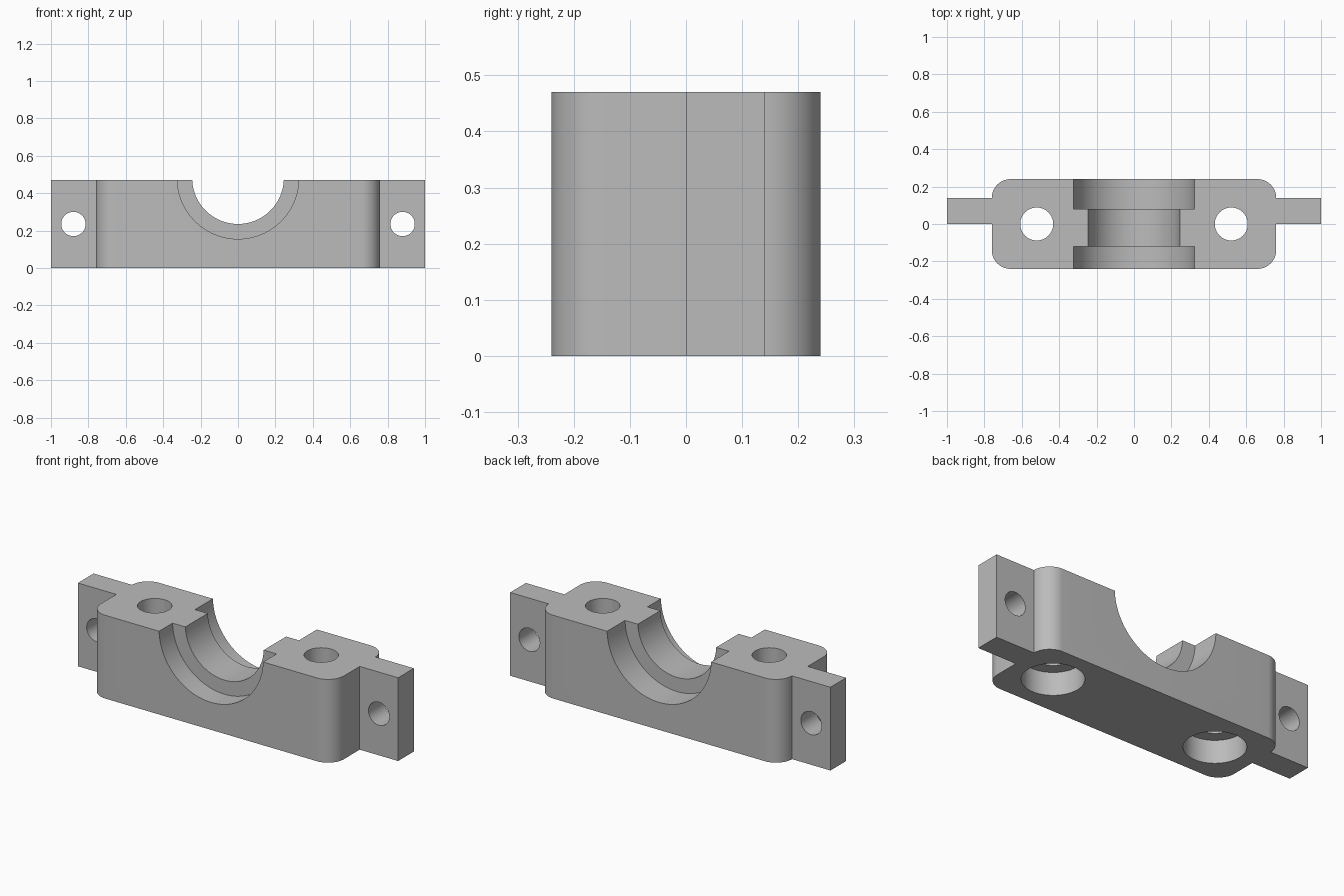
import bpy
import math

cube = bpy.data.objects.get("Cube")
if cube:
    bpy.data.objects.remove(cube, do_unlink=True)

HEIGHT = 0.47
grey = bpy.data.materials.new("plain grey")
grey.use_nodes = True
COLOUR = (0.5, 0.5, 0.5, 1)
grey.diffuse_color = COLOUR
grey.node_tree.nodes["Principled BSDF"].inputs["Base Color"].default_value = COLOUR


def prism(name, outline):
    """Extrude an xy outline from the ground to the full height."""
    n = len(outline)
    verts = [(x, y, z) for z in (0, HEIGHT) for x, y in outline]
    faces = [list(range(n))[::-1], list(range(n, 2 * n))]
    faces += [[i, (i + 1) % n, (i + 1) % n + n, i + n] for i in range(n)]
    mesh = bpy.data.meshes.new(name)
    mesh.from_pydata(verts, [], faces)
    obj = bpy.data.objects.new(name, mesh)
    bpy.context.collection.objects.link(obj)
    return obj


def corner(cx, cy, r, start):
    """Quarter-circle points for one rounded corner."""
    angles = [math.radians(start + 90 * i / 16) for i in range(17)]
    return [(cx + r * math.cos(a), cy + r * math.sin(a)) for a in angles]


def cutter(name, radius, depth, location, along_y=False):
    bpy.ops.mesh.primitive_cylinder_add(
        vertices=96, radius=radius, depth=depth, location=location,
        rotation=(math.pi / 2 if along_y else 0, 0, 0))
    obj = bpy.context.object
    obj.name = name
    return obj


def boolean(target, tool, operation):
    """Apply a boolean and discard the tool object."""
    mod = target.modifiers.new(operation, 'BOOLEAN')
    mod.operation = operation
    mod.solver = 'EXACT'
    mod.object = tool
    bpy.context.view_layer.objects.active = target
    bpy.ops.object.modifier_apply(modifier=mod.name)
    bpy.data.objects.remove(tool, do_unlink=True)


# Rounded block
X, Y, R = 0.76, 0.24, 0.1
body = prism("bearing_block",
             corner(X - R, Y - R, R, 0) + corner(R - X, Y - R, R, 90)
             + corner(R - X, R - Y, R, 180) + corner(X - R, R - Y, R, 270))

# Mounting ears on both ends
for side in (-1, 1):
    inner, outer = sorted((side * 0.7, side))
    ear = prism("mounting_ear", [(inner, 0), (outer, 0), (outer, 0.14), (inner, 0.14)])
    boolean(body, ear, 'UNION')

# Half-round bearing seat with a wider recess at front and back
AXIS = 0.48
boolean(body, cutter("bore", 0.245, 1, (0, 0, AXIS), True), 'DIFFERENCE')
boolean(body, cutter("front_recess", 0.325, 0.4, (0, -0.32, AXIS), True), 'DIFFERENCE')
boolean(body, cutter("back_recess", 0.325, 0.4, (0, 0.28, AXIS), True), 'DIFFERENCE')

# Bolt holes, their counterbores below, and the ear holes
for side in (-1, 1):
    boolean(body, cutter("bolt_hole", 0.088, 2, (side * 0.52, 0, 0)), 'DIFFERENCE')
    boolean(body, cutter("counterbore", 0.157, 0.26, (side * 0.52, 0, 0)), 'DIFFERENCE')
    boolean(body, cutter("ear_hole", 0.065, 1, (side * 0.88, 0, HEIGHT / 2), True), 'DIFFERENCE')

body.data.materials.clear()
body.data.materials.append(grey)
for poly in body.data.polygons:
    poly.material_index = 0
bpy.ops.object.select_all(action='DESELECT')
body.select_set(True)
bpy.context.view_layer.objects.active = body
bpy.ops.object.shade_smooth_by_angle(angle=math.radians(30))
